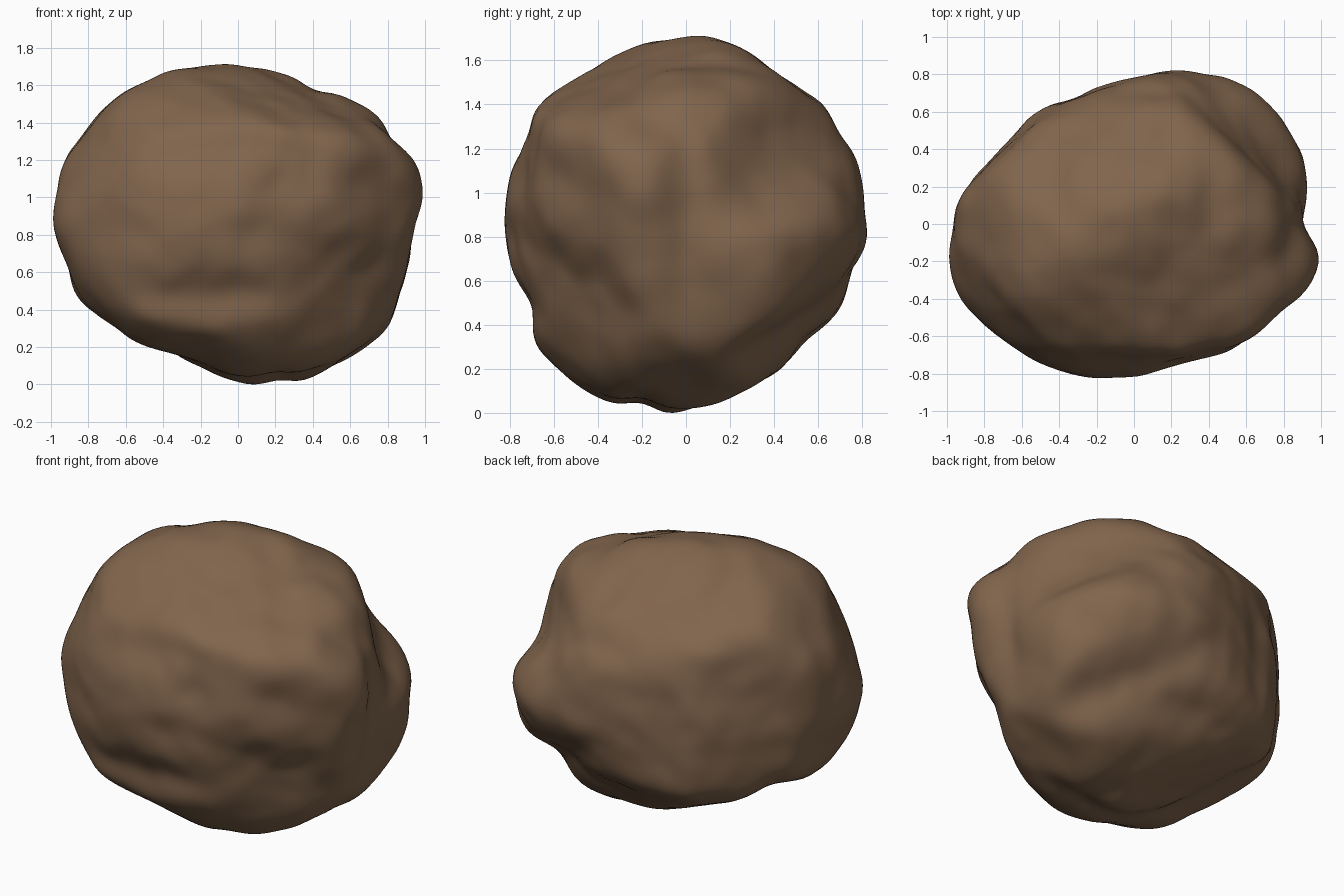
import bpy
import bmesh
import math
from mathutils import Vector, noise

if "Cube" in bpy.data.objects:
    bpy.data.objects.remove(bpy.data.objects["Cube"], do_unlink=True)

CENTRE = Vector((0, 0, 0.86))
SHARPNESS = 18  # how crisply the cut planes of the boulder meet


class Outline:
    """Closed outline of the boulder, seen along one direction."""

    def __init__(self, azimuth, elevation, hundredths):
        a, e = math.radians(azimuth), math.radians(elevation)
        toward = Vector((math.sin(a), -math.cos(a), 0))
        self.across = Vector((math.cos(a), math.sin(a), 0))
        self.up = Vector((0, 0, math.cos(e))) - toward * math.sin(e)
        self.target = [r / 100 for r in hundredths]
        self.fitted = list(self.target)
        self.count = len(self.target)

    def polar(self, point):
        u, v = point.dot(self.across), point.dot(self.up)
        return math.hypot(u, v), (math.atan2(v, u) / math.tau) % 1.0 * self.count

    def sample(self, turn):
        """Smooth closed curve through the evenly spaced radii."""
        i = math.floor(turn)
        t = turn - i
        a, b, c, d = (self.fitted[(i + k) % self.count] for k in (-1, 0, 1, 2))
        bend = (2 * a - 5 * b + 4 * c - d) * t * t + (3 * (b - c) + d - a) * t ** 3
        return b + 0.5 * ((c - a) * t + bend)

    def refit(self, points):
        """Offset the rounding lost where several outlines meet."""
        widest = [0.0] * self.count
        for p in points:
            reach, turn = self.polar(p)
            slot = round(turn)
            if abs(turn - slot) < 0.25:
                slot %= self.count
                widest[slot] = max(widest[slot], reach)
        for i, reach in enumerate(widest):
            if reach > 0:
                goal = self.target[i]
                grown = self.fitted[i] * goal / reach
                self.fitted[i] = min(max(grown, goal * 0.94), goal * 1.14)


# Radii run counter-clockwise from the right of each outline
front = Outline(0, 0, [95, 101, 95, 95, 83, 85, 85, 87, 90, 94, 96, 99,
                       99, 95, 94, 87, 83, 83, 86, 87, 95, 96, 97, 94])
side = Outline(90, 0, [83, 83, 81, 84, 85, 87, 85, 84, 83, 87, 84, 83,
                       83, 82, 83, 90, 91, 86, 86, 83, 80, 77, 80, 80])
top = Outline(0, 90, [92, 100, 100, 98, 92, 86, 79, 76, 77, 82, 87, 95,
                      97, 102, 100, 93, 89, 86, 82, 79, 83, 88, 95, 103])
front_corner = Outline(45, 25, [96, 86, 83, 85, 83, 84, 85, 88, 96, 97, 95, 96,
                                99, 98, 96, 91, 88, 90, 92, 92, 94, 97, 99, 96])
back_corner = Outline(225, 25, [99, 94, 92, 88, 84, 79, 80, 83, 93, 92, 84, 85,
                                97, 93, 82, 82, 80, 79, 76, 77, 79, 91, 97, 98])
low_corner = Outline(135, -25, [80, 80, 84, 80, 80, 82, 85, 87, 91, 93, 101, 93,
                                87, 80, 82, 87, 89, 88, 86, 88, 89, 90, 88, 83])
OUTLINES = [front, side, top, front_corner, back_corner, low_corner]

# Soft hollows (negative) and knobs (positive): place, width, depth
DENTS = [
    ((0.22, -0.75, 1.08), 0.10, -0.035),
    ((0.08, -0.78, 0.78), 0.10, -0.03),
    ((0.60, -0.55, 1.08), 0.11, -0.035),
    ((0.40, -0.70, 0.95), 0.12, 0.02),
    ((0.30, 0.05, 1.60), 0.14, -0.03),
    ((0.80, -0.42, 0.63), 0.12, -0.03),
    ((0.68, 0.42, 1.30), 0.11, -0.02),
    ((0.74, -0.05, 1.46), 0.14, 0.05),
    ((0.98, -0.22, 0.97), 0.15, 0.02),
    ((-0.08, 0.10, 1.70), 0.25, 0.02),
    ((0.08, -0.12, 0.02), 0.28, 0.025),
]


def roughness(point):
    """Broad lumps, weathered ridges, fine grain and the dents."""
    lumps = noise.noise(point * 2.6 + Vector((3, 1, 7)))
    ridges = 0.25 - abs(noise.noise(point * 3.4 + Vector((9, 4, 2))))
    grain = noise.noise(point * 8)
    offset = 0.008 * lumps + 0.016 * ridges + 0.009 * grain
    for place, width, depth in DENTS:
        gap = (point + CENTRE - Vector(place)).length
        offset += depth * math.exp(-(gap / width) ** 2)
    return offset


def surface(direction):
    """Soft intersection of all the extruded outlines, then roughened."""
    total = 0.0
    for outline in OUTLINES:
        reach, turn = outline.polar(direction)
        total += (reach / outline.sample(turn)) ** SHARPNESS
    point = direction * total ** (-1 / SHARPNESS)
    return point + direction * roughness(point)


def sphere(level):
    bm = bmesh.new()
    bmesh.ops.create_icosphere(bm, subdivisions=level, radius=1)
    return bm


# Settle the outlines on a coarse sphere
probe = sphere(5)
directions = [v.co.normalized() for v in probe.verts]
probe.free()
for _ in range(8):
    points = [surface(d) for d in directions]
    for outline in OUTLINES:
        outline.refit(points)

# Boulder, slightly weathered and resting on the ground
bm = sphere(6)
for v in bm.verts:
    v.co = surface(v.co.normalized())
for _ in range(3):
    bmesh.ops.smooth_vert(bm, verts=bm.verts, factor=0.5,
                          use_axis_x=True, use_axis_y=True, use_axis_z=True)
lowest = min(v.co.z for v in bm.verts)
bmesh.ops.translate(bm, verts=bm.verts, vec=(0, 0, -lowest))

mesh = bpy.data.meshes.new("boulder")
bm.to_mesh(mesh)
bm.free()
boulder = bpy.data.objects.new("boulder", mesh)
bpy.context.collection.objects.link(boulder)

# Brown stone colour
stone = bpy.data.materials.new("brown_stone")
stone.use_nodes = True
colour = (0.22, 0.13, 0.073, 1)
stone.diffuse_color = colour
shader = stone.node_tree.nodes["Principled BSDF"]
shader.inputs["Base Color"].default_value = colour
shader.inputs["Roughness"].default_value = 0.9
mesh.materials.append(stone)

bpy.context.view_layer.objects.active = boulder
boulder.select_set(True)
bpy.ops.object.shade_smooth_by_angle(angle=math.radians(40))
